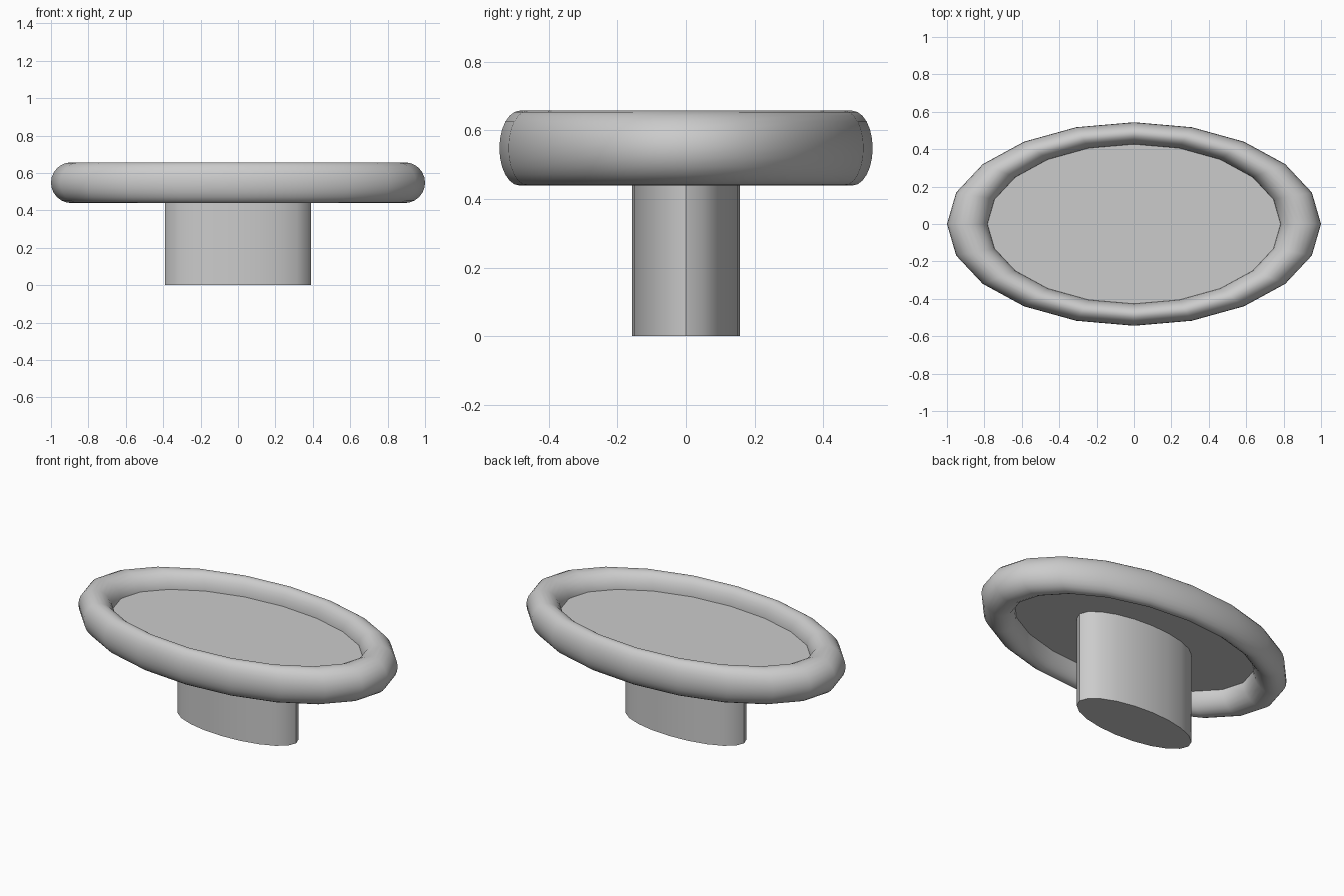
import bpy, math

if "Cube" in bpy.data.objects:
    bpy.data.objects.remove(bpy.data.objects["Cube"])

SIDES = 20


def finish(obj, name, scale):
    obj.name = name
    obj.scale = scale
    bpy.ops.object.transform_apply(location=False, rotation=False, scale=True)
    bpy.ops.object.shade_smooth_by_angle(angle=math.radians(40))


def oval_prism(name, rx, ry, z0, z1):
    # cylinder with a vertex on the +x axis, stretched to an oval
    bpy.ops.mesh.primitive_cylinder_add(vertices=SIDES, radius=1, depth=z1 - z0,
                                        location=(0, 0, (z0 + z1) / 2))
    finish(bpy.context.object, name, (rx, ry, 1))


# oval rounded rim
bpy.ops.mesh.primitive_torus_add(major_segments=SIDES, minor_segments=24,
                                 major_radius=0.891, minor_radius=0.109,
                                 location=(0, 0, 0.548))
finish(bpy.context.object, "rim", (1, 0.544, 1))

# thin panel filling the rim at its mid height
oval_prism("panel", 0.788, 0.429, 0.55, 0.562)

# oval stem under the panel
oval_prism("stem", 0.39, 0.158, 0.0, 0.551)
